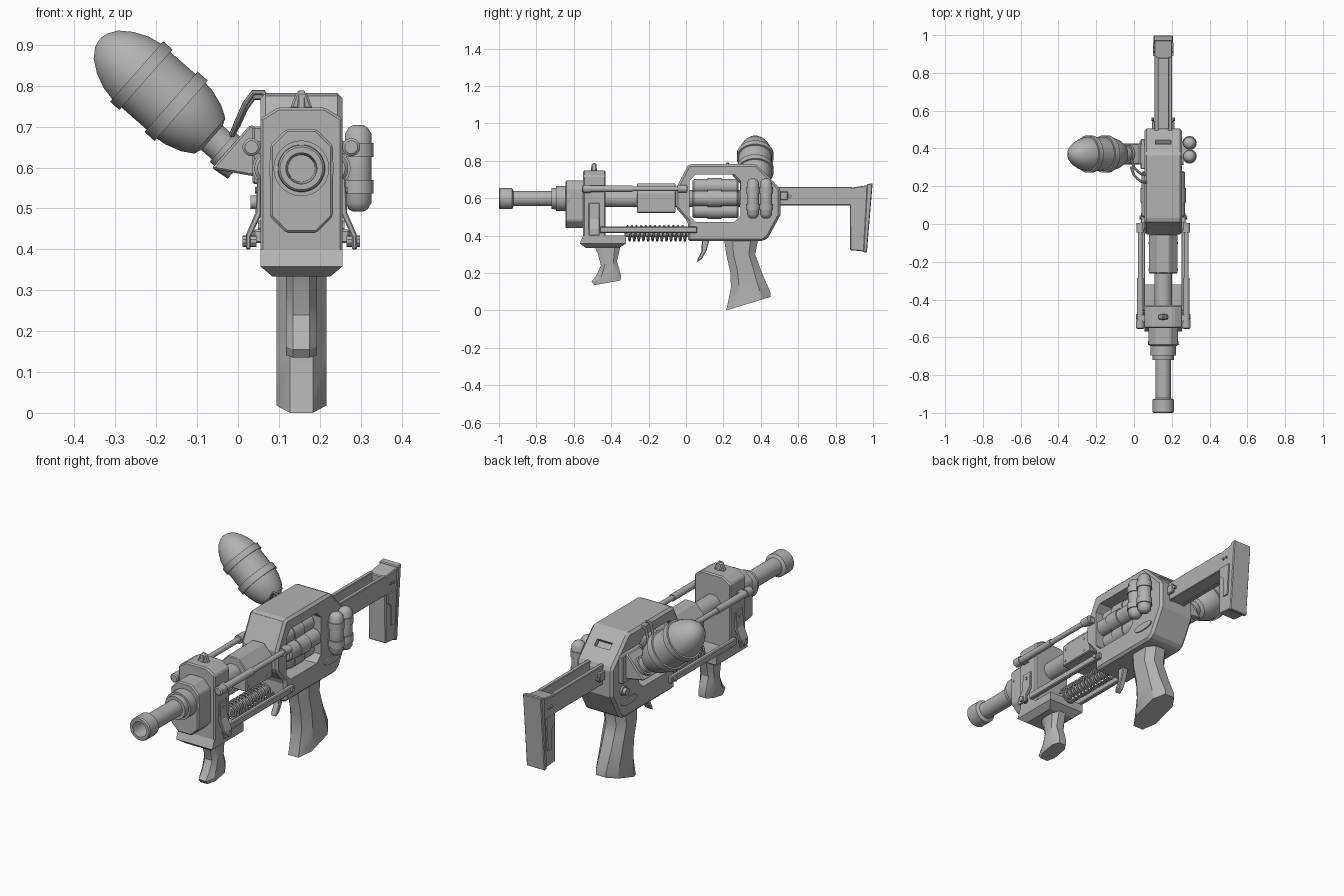
import bpy, bmesh, math
from mathutils import Vector

cube = bpy.data.objects.get("Cube")
if cube:
    bpy.data.objects.remove(cube, do_unlink=True)

CX = 0.155    # centre line of the body
AZ = 0.598    # height of the barrel axis

mat = bpy.data.materials.new("plain grey")
mat.use_nodes = True
mat.diffuse_color = (0.45, 0.45, 0.45, 1)
mat.node_tree.nodes["Principled BSDF"].inputs["Base Color"].default_value = (0.45, 0.45, 0.45, 1)
round_parts = []


def loft(name, rings, smooth=False, bevel=0):
    """Skin a stack of equal rings and close both ends."""
    bm = bmesh.new()
    vs = [[bm.verts.new(p) for p in ring] for ring in rings]
    n = len(vs[0])
    for a, b in zip(vs, vs[1:]):
        for i in range(n):
            j = (i + 1) % n
            bm.faces.new((a[i], a[j], b[j], b[i]))
    bm.faces.new(vs[0])
    bm.faces.new(vs[-1])
    bmesh.ops.recalc_face_normals(bm, faces=bm.faces)
    me = bpy.data.meshes.new(name)
    bm.to_mesh(me)
    bm.free()
    me.materials.append(mat)
    ob = bpy.data.objects.new(name, me)
    bpy.context.collection.objects.link(ob)
    if smooth:
        round_parts.append(ob)
    if bevel:
        m = ob.modifiers.new("edge", "BEVEL")
        m.width, m.segments = bevel, 1
    return ob


def side_prism(name, pts, x0, x1, bevel=0):
    return loft(name, [[(x, y, z) for y, z in pts] for x in (x0, x1)], bevel=bevel)


def front_prism(name, pts, y0, y1, bevel=0):
    return loft(name, [[(x, y, z) for x, z in pts] for y in (y0, y1)], bevel=bevel)


def box(name, x, y, z, bevel=0):
    pts = [(y[0], z[0]), (y[1], z[0]), (y[1], z[1]), (y[0], z[1])]
    return side_prism(name, pts, x[0], x[1], bevel)


def lathe(name, origin, axis, profile, sides=24):
    """Turn (distance, radius) pairs around an axis."""
    q = Vector(axis).to_track_quat("Z", "Y")
    rings = []
    for s, r in profile:
        ring = []
        for i in range(sides):
            a = math.tau * (i + 0.5) / sides
            ring.append(Vector(origin) + q @ Vector((r * math.cos(a), r * math.sin(a), s)))
        rings.append(ring)
    return loft(name, rings, smooth=True)


def rod(name, origin, axis, length, r, sides=20):
    return lathe(name, origin, axis, [(0, r), (length, r)], sides)


def tube(name, pts, r, res=2):
    cu = bpy.data.curves.new(name, "CURVE")
    cu.dimensions = "3D"
    cu.bevel_depth, cu.bevel_resolution, cu.use_fill_caps = r, res, True
    sp = cu.splines.new("POLY")
    sp.points.add(len(pts) - 1)
    for p, co in zip(sp.points, pts):
        p.co = (*co, 1)
    cu.materials.append(mat)
    ob = bpy.data.objects.new(name, cu)
    bpy.context.collection.objects.link(ob)
    bpy.ops.object.select_all(action="DESELECT")
    ob.select_set(True)
    bpy.context.view_layer.objects.active = ob
    bpy.ops.object.convert(target="MESH")
    round_parts.append(bpy.context.view_layer.objects.active)


def octagon(cx, cy, hw, hh, c):
    return [(cx - hw + c, cy - hh), (cx + hw - c, cy - hh), (cx + hw, cy - hh + c), (cx + hw, cy + hh - c),
            (cx + hw - c, cy + hh), (cx - hw + c, cy + hh), (cx - hw, cy + hh - c), (cx - hw, cy - hh + c)]


def cut(target, cutter):
    m = target.modifiers.new("cut", "BOOLEAN")
    m.object, m.operation, m.solver = cutter, "DIFFERENCE", "EXACT"
    cutter.hide_render = True
    cutter.hide_set(True)


def handle(name, rows, hw, flat):
    """Eight sided grip from (front y, front z, back y, back z) rows."""
    rings = []
    for y0, z0, y1, z1 in rows:
        ring = []
        for x, t in ((-flat, 0), (flat, 0), (hw, .25), (hw, .78), (flat, 1), (-flat, 1), (-hw, .78), (-hw, .25)):
            ring.append((CX + x, y0 + (y1 - y0) * t, z0 + (z1 - z0) * t))
        rings.append(ring)
    loft(name, rings, smooth=True)


# Barrel with hollow muzzle and stepped collar
lathe("barrel", (CX, -1, AZ), (0, 1, 0),
      [(.12, .033), (0, .038), (0, .052), (.006, .057), (.07, .057), (.078, .041), (.28, .041),
       (.28, .056), (.305, .058), (.305, .068), (.355, .068), (.36, .08), (.38, .08)], 32)
rod("rear_barrel", (CX, -.5, AZ), (0, 1, 0), .53, .047)
front_prism("collar_block", octagon(CX, .567, .077, .127, .04), -.645, -.54, .006)

# Front frame: upright plate, tapered foot and sight
front_prism("front_frame", [(.055, .37), (.255, .37), (.255, .72), (.212, .747), (.098, .747), (.055, .72)],
            -.55, -.43, .006)
loft("frame_foot", [[(CX - w, a, z), (CX + w, a, z), (CX + w, b, z), (CX - w, b, z)]
                    for z, a, b, w in ((.333, -.535, -.36, .07), (.358, -.568, -.32, .1), (.4, -.55, -.32, .1))])
side_prism("front_sight", [(-.51, .74), (-.475, .74), (-.48, .78), (-.49, .79), (-.505, .78)], CX - .009, CX + .009, .003)
front_prism("sight_base", [(CX - .028, .743), (CX + .028, .743), (CX + .012, .785), (CX - .012, .785)], -.505, -.478, .005)

# Heat shield over the barrel, with screws
front_prism("barrel_shield", [(.08, .522), (.23, .522), (.23, .628), (.185, .678), (.125, .678), (.08, .628)], -.262, -.055, .004)
for y in (-.24, -.1):
    for z in (.545, .605):
        rod("shield_screw", (.077, y, z), (1, 0, 0), .156, .006, 8)

# Receiver with an open window and a slot in the rear slope
body = side_prism("receiver", [(.01, .775), (-.055, .65), (-.055, .55), (.01, .475), (.01, .37), (.41, .37), (.44, .39),
                               (.505, .51), (.505, .65), (.375, .782), (.02, .782)], .055, .255, .012)
window = side_prism("window_cutter", octagon(.155, .6, .137, .126, .033), -.1, .5)
cut(body, window)
slot = side_prism("slot_cutter", [(.405, .72), (.425, .70), (.49, .74), (.46, .78)], CX - .042, CX + .042)
cut(body, slot)

# Revolving cluster of six tubes with a band
lathe("cluster_core", (CX, .02, AZ), (0, 1, 0), [(0, .045), (.27, .045)])
for i in range(6):
    a = math.tau * i / 6
    p = (CX + .074 * math.cos(a), .035, AZ + .074 * math.sin(a))
    lathe("cluster_tube", p, (0, 1, 0),
          [(0, .033), (.008, .041), (.08, .041), (.08, .046), (.155, .046), (.155, .041), (.237, .041), (.245, .033)])

# Twin canisters with straps on the left side
for y in (.358, .428):
    lathe("canister", (.294, y, .492), (0, 0, 1),
          [(0, .012), (.006, .023), (.022, .033), (.19, .033), (.206, .023), (.212, .012)])
for z in (.553, .643):
    for y in (.358, .428):
        rod("canister_strap", (.294, y, z - .017), (0, 0, 1), .034, .038)
    box("strap_bracket", (.25, .3), (.355, .43), (z - .017, z + .017))

# Thin oval badge on each side
for s in (-1, 1):
    ring = [(.375 + .062 * math.cos(a), .452 + .019 * math.sin(a)) for a in (math.tau * i / 24 for i in range(24))]
    side_prism("oval_badge", ring, CX + s * .098, CX + s * .106)

# Guide rods, lower rails and folding clips on both sides
for s in (-1, 1):
    x = CX + s * .122
    lathe("upper_guide_rod", (x, -.555, .65), (0, 1, 0),
          [(0, .016), (.005, .022), (.045, .022), (.045, .017), (.27, .017), (.27, .013), (.51, .013),
           (.51, .021), (.56, .021)], 16)
    for y in (-.5, -.01):
        box("rod_mount", sorted((CX + s * .09, x)), (y - .018, y + .018), (.635, .665))
    box("lower_rail", sorted((CX + s * .096, CX + s * .118)), (-.46, .06), (.415, .448), .004)
    rod("rail_screw", (CX + s * .1, .035, .432), (s, 0, 0), .026, .011, 10)
    front_prism("side_clip", [(CX + s * a, z) for a, z in
                              ((.098, .575), (.108, .575), (.112, .49), (.136, .435), (.136, .4), (.124, .4), (.124, .43), (.098, .485))],
                -.52, -.462, .003)
    rod("clip_pin", (CX + s * .11, -.491, .42), (s, 0, 0), .034, .014, 10)
    rod("clip_screw", (CX + s * .1, -.491, .545), (s, 0, 0), .013, .008, 10)

# Recoil spring around its rod
rod("spring_rod", (CX, -.33, .412), (0, 1, 0), .36, .02, 16)
turns, steps = 13, 14
tube("recoil_spring", [(CX + .04 * math.cos(math.tau * i / steps), -.32 + .32 * i / (turns * steps),
                        .412 + .04 * math.sin(math.tau * i / steps)) for i in range(turns * steps + 1)], .0055, 1)

# Rear grip, foregrip and trigger
handle("rear_grip", [(.215, 0, .452, .072), (.222, .03, .452, .095), (.24, .12, .41, .19), (.238, .2, .385, .26),
                     (.215, .3, .37, .3), (.205, .375, .385, .375)], .061, .028)
handle("foregrip", [(-.49, .135, -.35, .16), (-.505, .155, -.347, .185), (-.48, .185, -.355, .215),
                    (-.455, .24, -.37, .26), (-.47, .3, -.36, .3), (-.49, .345, -.35, .345)], .038, .02)
side_prism("trigger", [(.085, .375), (.125, .375), (.11, .32), (.085, .275), (.058, .258), (.062, .275), (.083, .315)],
           CX - .016, CX + .016, .004)

# Open channel stock and butt
for s in (-1, 1):
    box("stock_wall", sorted((CX + s * .026, CX + s * .047)), (.49, .885), (.562, .66), .003)
    box("stock_hinge", sorted((CX + s * .04, CX + s * .06)), (.5, .545), (.59, .635), .004)
    rod("hinge_bolt", (CX + s * .05, .555, .61), (s, 0, 0), .012, .009, 10)
    side_prism("butt_panel", [(.89, .565), (.957, .565), (.945, .4), (.915, .4), (.915, .5), (.89, .52)], CX + s * .046, CX + s * .054)
    for y in (.912, .935):
        rod("butt_screw", (CX + s * .045, y, .61), (s, 0, 0), .01, .006, 8)
box("stock_floor", (CX - .04, CX + .04), (.49, .89), (.565, .595))
side_prism("butt", [(.875, .655), (.975, .67), (.955, .315), (.878, .322)], CX - .047, CX + .047, .004)
side_prism("butt_pad", [(.968, .675), (.998, .68), (.967, .308), (.948, .312)], CX - .051, CX + .051, .004)

# Angled bottle with ribs, neck and bracket on the right side
lathe("bottle", (-.015, .37, .63), (-.75, 0, .66),
      [(-.03, .05), (.01, .055), (.01, .048), (.03, .048), (.03, .04), (.065, .04), (.072, .058), (.1, .075), (.14, .088),
       (.165, .091), (.165, .099), (.198, .099), (.198, .091), (.28, .091), (.28, .099), (.31, .099), (.31, .091),
       (.345, .084), (.38, .068), (.41, .046), (.426, .022), (.43, .006)], 28)
front_prism("bottle_bracket", [(-.065, .597), (.06, .575), (.06, .69), (.03, .705)], .315, .425, .005)
box("bracket_plate", (.035, .06), (.29, .45), (.56, .7), .005)
lathe("side_knob", (.06, .42, .515), (-1, 0, 0), [(0, .024), (.014, .024), (.014, .017), (.03, .017)], 16)

# Hoses from the bottle neck to the receiver
for y, lift in ((.3, 0), (.26, .012)):
    tube("hose", [(-.015, y + .04, .68), (0, y, .705 + lift), (.018, y - .02, .745 + lift), (.038, y - .035, .772 + lift),
                  (.062, y - .04, .772 + lift), (.075, y - .04, .76)], .007)

# Smooth only the round parts, keeping edges sharp
bpy.ops.object.select_all(action="DESELECT")
for ob in round_parts:
    ob.select_set(True)
bpy.context.view_layer.objects.active = round_parts[0]
bpy.ops.object.shade_smooth_by_angle(angle=math.radians(32))
bpy.ops.object.select_all(action="DESELECT")
